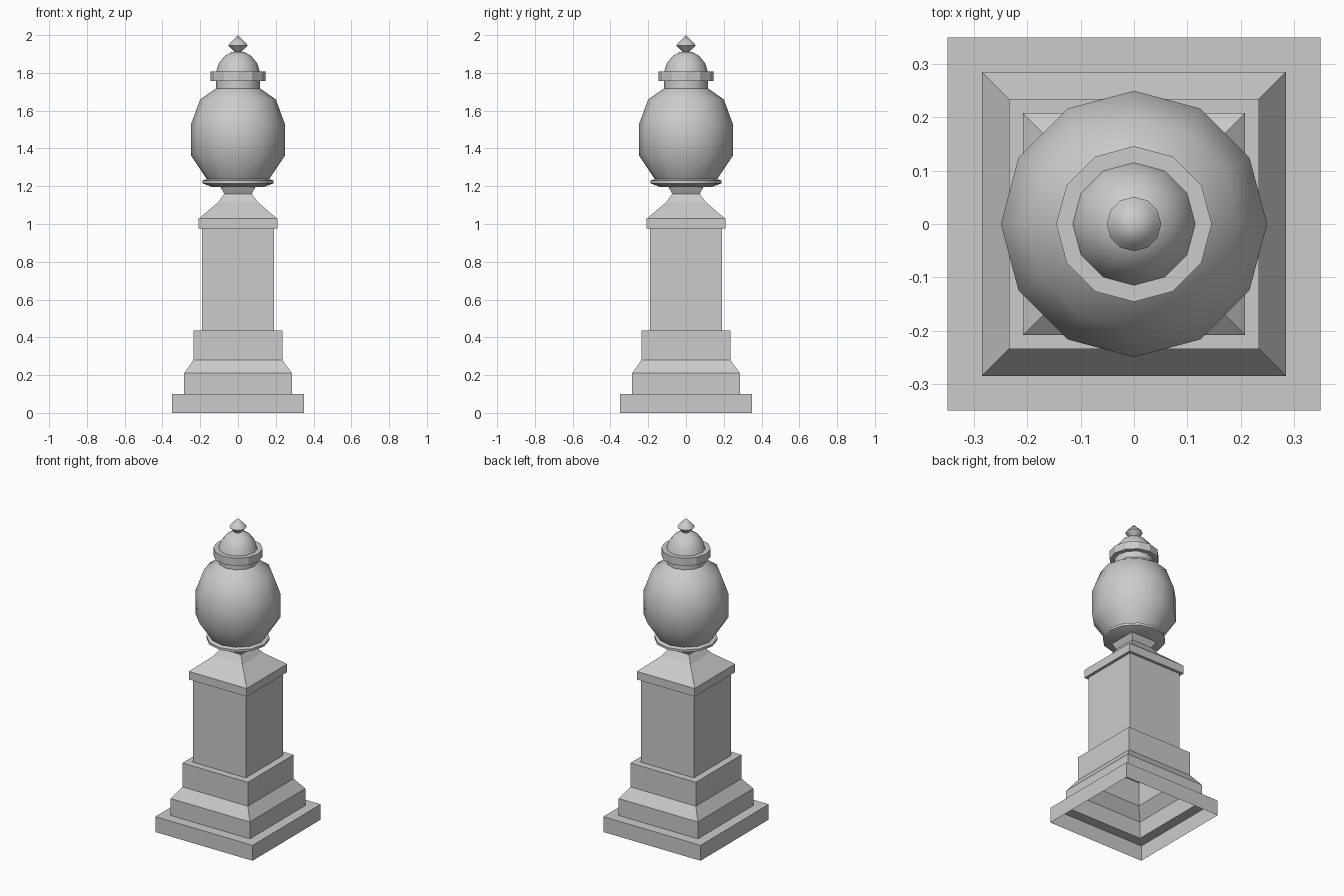
import bpy, math

if "Cube" in bpy.data.objects:
    bpy.data.objects.remove(bpy.data.objects["Cube"])

def lathe(name, profile, sides, start=0.0, scale=1.0, smooth=None):
    """Revolve a (radius, z) profile; radius 0 makes a pole."""
    verts, rings, faces = [], [], []
    for r, z in profile:
        if r == 0:
            rings.append([len(verts)] * sides)
            verts.append((0, 0, z))
        else:
            rings.append([len(verts) + i for i in range(sides)])
            for i in range(sides):
                a = start + 2 * math.pi * i / sides
                verts.append((r * scale * math.cos(a), r * scale * math.sin(a), z))
    for lo, hi in zip(rings, rings[1:]):
        for i in range(sides):
            j = (i + 1) % sides
            faces.append(list(dict.fromkeys((lo[i], lo[j], hi[j], hi[i]))))
    mesh = bpy.data.meshes.new(name)
    mesh.from_pydata(verts, [], faces)
    mesh.update()
    obj = bpy.data.objects.new(name, mesh)
    bpy.context.collection.objects.link(obj)
    if smooth:
        bpy.ops.object.select_all(action='DESELECT')
        obj.select_set(True)
        bpy.context.view_layer.objects.active = obj
        bpy.ops.object.shade_smooth_by_angle(angle=math.radians(smooth))
    return obj

def square(name, profile):
    return lathe(name, profile, 4, math.pi / 4, math.sqrt(2))

# Stepped square plinth, hollow and open underneath
square("plinth", [(0.35, 0), (0.35, 0.10), (0.285, 0.10), (0.285, 0.21),
                  (0.235, 0.28), (0.235, 0.435), (0.19, 0.435)])
# Square shaft
square("shaft", [(0.19, 0.435), (0.19, 0.975)])
# Cap slab, sloped roof and flared square neck
square("cap", [(0.19, 0.975), (0.208, 0.975), (0.208, 1.028), (0.105, 1.115),
               (0.073, 1.16), (0.095, 1.20)])
# Thin round foot plate under the urn
lathe("urn_foot", [(0, 1.197), (0.14, 1.197), (0.187, 1.215), (0.187, 1.23),
                   (0.165, 1.237)], 12, smooth=40)
# Bulging urn body with collar
lathe("urn_body", [(0.165, 1.237), (0.25, 1.365), (0.25, 1.525), (0.20, 1.66),
                   (0.117, 1.718), (0.117, 1.757)], 12, smooth=40)
# Lid rim
lathe("lid_rim", [(0.117, 1.757), (0.146, 1.757), (0.146, 1.807), (0.115, 1.807)],
      12, smooth=29)
# Domed lid
lathe("lid_dome", [(0.115, 1.807), (0.102, 1.85), (0.07, 1.89), (0.035, 1.91),
                   (0.018, 1.912)], 12, smooth=45)
# Pointed finial
lathe("finial", [(0.018, 1.91), (0.051, 1.945), (0.04, 1.96), (0, 2.0)], 12, smooth=45)
